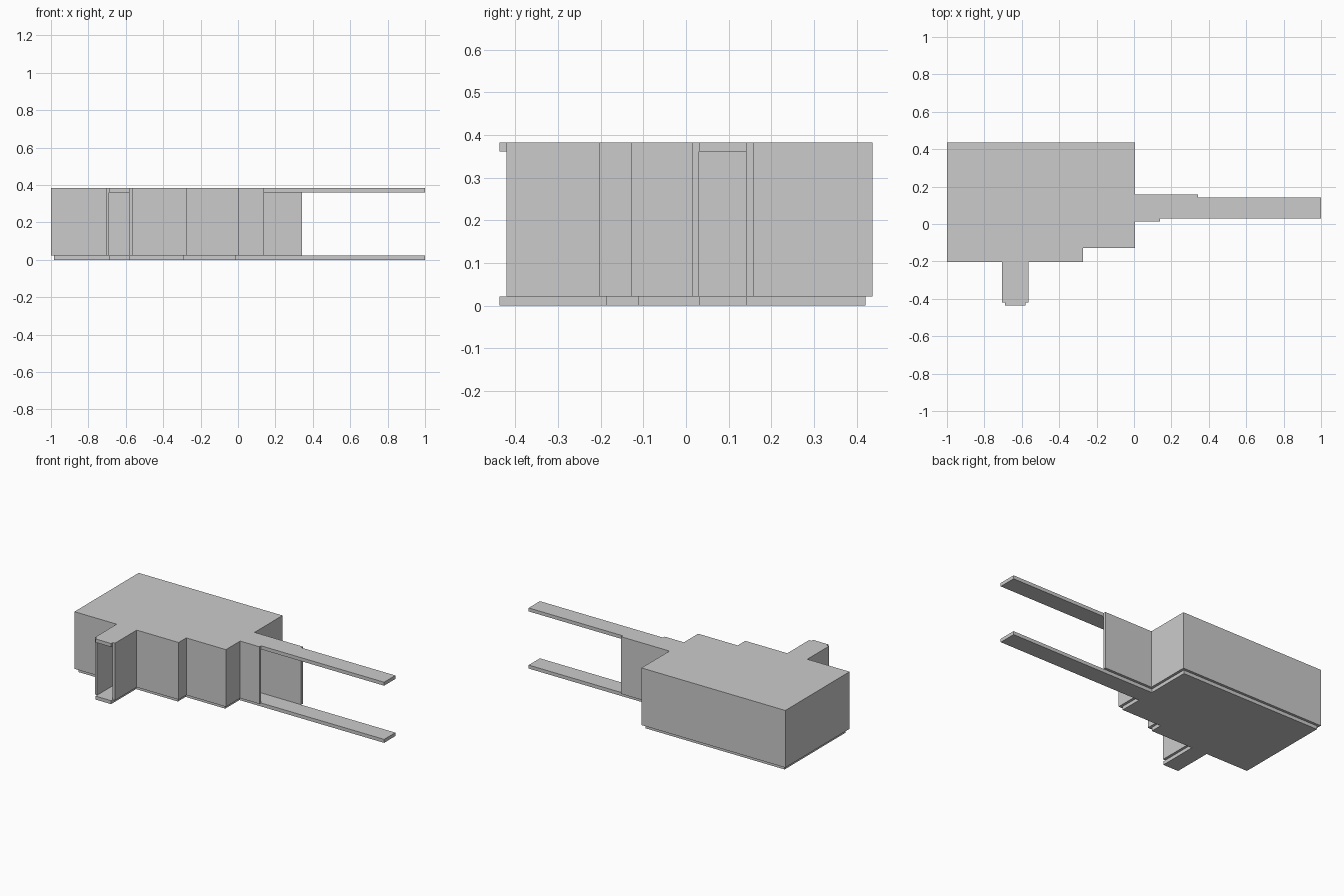
import bpy, bmesh
from mathutils import Vector

if "Cube" in bpy.data.objects:
    bpy.data.objects.remove(bpy.data.objects["Cube"])

T = 0.016                 # wall thickness
FLOOR, TOP, SLAB = 0.022, 0.383, 0.022

# Outer wall faces, counter-clockwise with the room on the left
front_path = [(-0.565, -0.421), (-0.565, -0.204), (-0.272, -0.204), (-0.272, -0.128),
              (0.005, -0.128), (0.005, 0.014), (0.14, 0.014)]
back_path = [(0.342, 0.158), (0.005, 0.158), (0.005, 0.437), (-1.0, 0.437),
             (-1.0, -0.204), (-0.705, -0.204), (-0.705, -0.421)]


def inset(path):
    """Offset an axis-aligned open path to its left by the wall thickness."""
    pts = [Vector(p) for p in path]
    normals = []
    for a, b in zip(pts, pts[1:]):
        d = (b - a).normalized()
        normals.append(Vector((-d.y, d.x)) * T)
    out = [pts[0] + normals[0]]
    out += [p + n + m for p, n, m in zip(pts[1:-1], normals, normals[1:])]
    out.append(pts[-1] + normals[-1])
    return [tuple(p) for p in out]


def prism(name, outline, z0, z1):
    """Extrude a flat outline between two heights."""
    bm = bmesh.new()
    face = bm.faces.new([bm.verts.new((x, y, z0)) for x, y in outline])
    ext = bmesh.ops.extrude_face_region(bm, geom=[face])
    moved = [v for v in ext["geom"] if isinstance(v, bmesh.types.BMVert)]
    bmesh.ops.translate(bm, verts=moved, vec=(0, 0, z1 - z0))
    bmesh.ops.recalc_face_normals(bm, faces=bm.faces)
    mesh = bpy.data.meshes.new(name)
    bm.to_mesh(mesh)
    bm.free()
    obj = bpy.data.objects.new(name, mesh)
    bpy.context.collection.objects.link(obj)
    return obj


# Walls: open strips, leaving the porch and the corridor ends open
front_in, back_in = inset(front_path), inset(back_path)
prism("front_wall", front_path + front_in[::-1], FLOOR, TOP)
prism("back_wall", back_path + back_in[::-1], FLOOR, TOP)

# Floor and ceiling: fill the inside of the walls, running past the open ends
porch_y, corridor_x = -0.437, 1.0
slab = ([(front_in[0][0], porch_y)] + front_in[1:-1] + [(corridor_x, front_in[-1][1])]
        + [(corridor_x, back_in[0][1])] + back_in[1:-1] + [(back_in[-1][0], porch_y)])
prism("floor", slab, 0, SLAB)
prism("ceiling", slab, TOP - SLAB, TOP)
